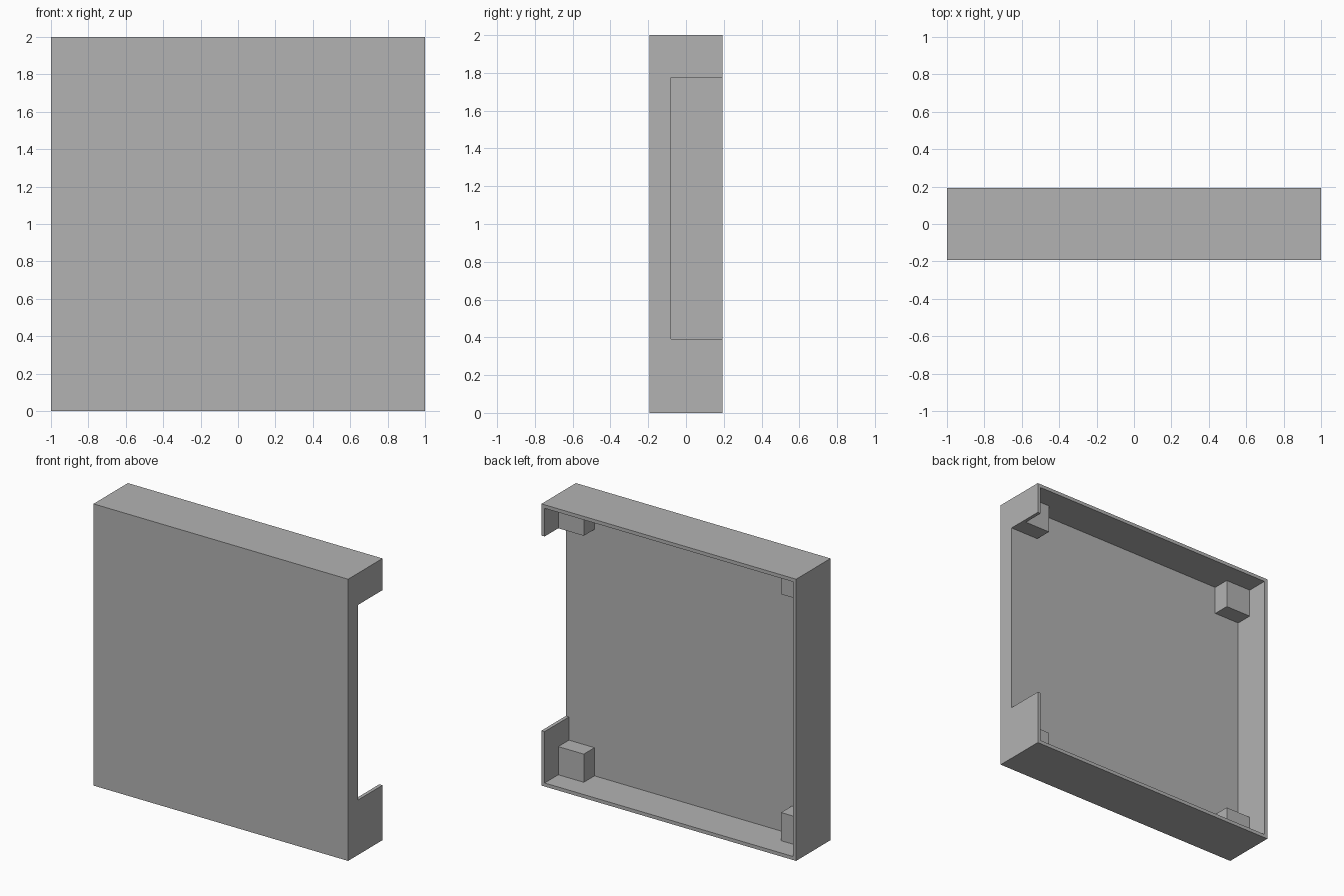
import bpy
import bmesh
from mathutils import Vector

cube = bpy.data.objects.get("Cube")
if cube:
    bpy.data.objects.remove(cube, do_unlink=True)

grey = bpy.data.materials.new("plain grey")
grey.use_nodes = True
colour = (0.45, 0.45, 0.45, 1)
grey.diffuse_color = colour
grey.node_tree.nodes["Principled BSDF"].inputs["Base Color"].default_value = colour


def box(name, low, high):
    """Axis-aligned box between two corners."""
    low, high = Vector(low), Vector(high)
    bm = bmesh.new()
    bmesh.ops.create_cube(bm, size=1)
    bmesh.ops.scale(bm, vec=high - low, verts=bm.verts)
    bmesh.ops.translate(bm, vec=(low + high) / 2, verts=bm.verts)
    mesh = bpy.data.meshes.new(name)
    bm.to_mesh(mesh)
    bm.free()
    mesh.materials.append(grey)
    obj = bpy.data.objects.new(name, mesh)
    bpy.context.collection.objects.link(obj)
    return obj


def cut(target, cutter):
    """Subtract a hidden cutter from the target."""
    cutter.hide_render = True
    cutter.hide_viewport = True
    cutter.display_type = 'WIRE'
    mod = target.modifiers.new(cutter.name, 'BOOLEAN')
    mod.operation = 'DIFFERENCE'
    mod.solver = 'EXACT'
    mod.object = cutter


DEPTH = 0.193    # half the case depth
FLOOR = -0.08    # inner face of the front panel
WALL = 0.025
POST = 0.2

# Shallow case, open at the back
case = box("case", (-1, -DEPTH, 0), (1, DEPTH, 2))
cut(case, box("cavity_cutter", (WALL - 1, FLOOR, WALL), (1 - WALL, 0.4, 2 - WALL)))

# Wide notch through one side wall
cut(case, box("side_notch_cutter", (0.89, FLOOR, 0.39), (1.2, 0.5, 1.775)))

# Square posts in the four inner corners
for side, x in (("right", WALL - 1), ("left", 1 - WALL - POST)):
    for level, z in (("lower", WALL), ("upper", 2 - WALL - POST)):
        box(f"{level}_{side}_corner_post", (x, FLOOR, z), (x + POST, 0.04, z + POST))
